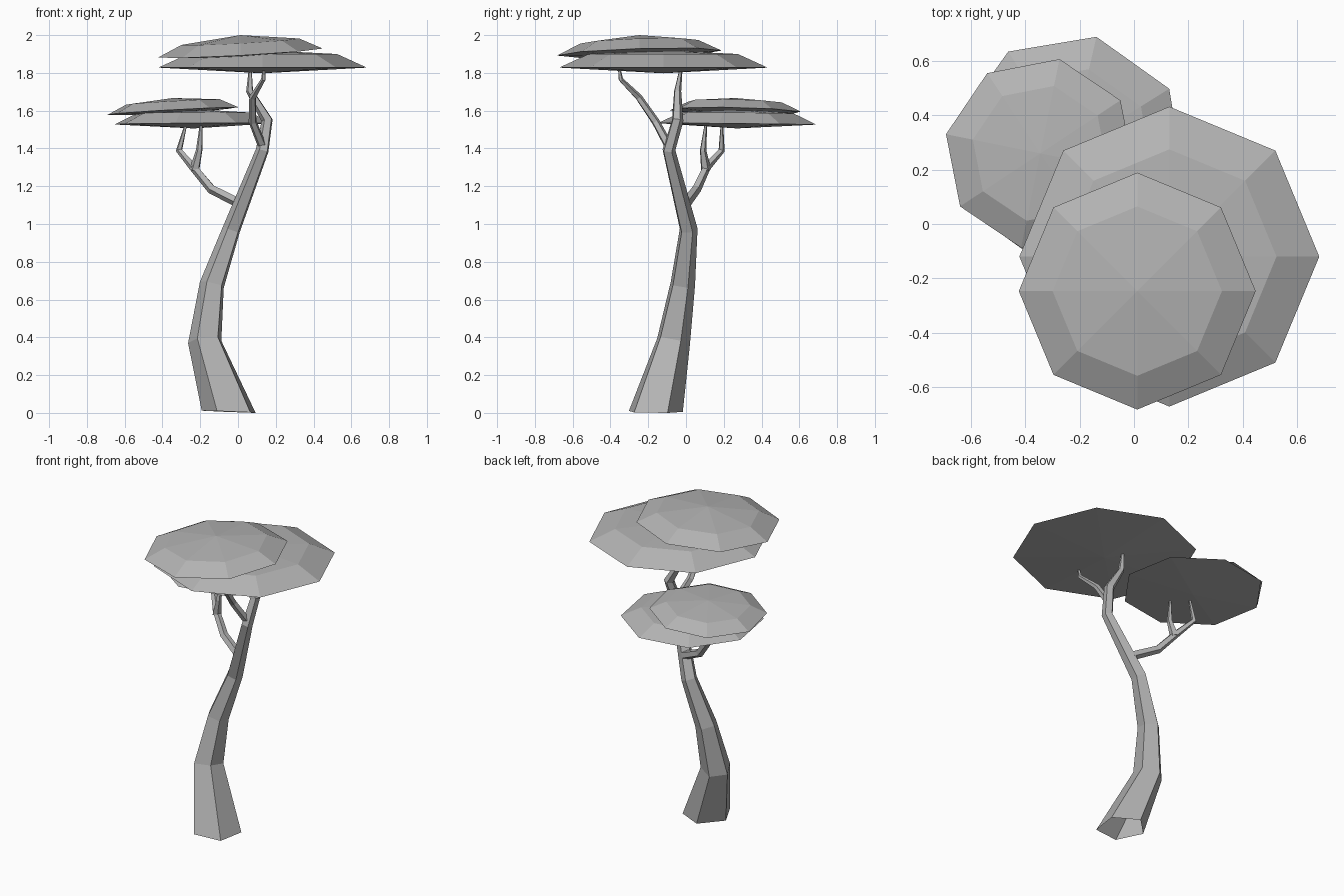
import bpy, math
from mathutils import Vector

if "Cube" in bpy.data.objects:
    bpy.data.objects.remove(bpy.data.objects["Cube"])

# One plain mid grey for everything
grey = bpy.data.materials.new("mid_grey")
grey.diffuse_color = (0.45, 0.45, 0.45, 1)
grey.use_nodes = True
grey.node_tree.nodes["Principled BSDF"].inputs["Base Color"].default_value = grey.diffuse_color


def make_object(name, verts, faces):
    mesh = bpy.data.meshes.new(name)
    mesh.from_pydata([tuple(v) for v in verts], [], faces)
    mesh.materials.append(grey)
    mesh.update()
    ob = bpy.data.objects.new(name, mesh)
    bpy.context.collection.objects.link(ob)
    return ob


def bridge(a, b, n):
    return [(a + i, a + (i + 1) % n, b + (i + 1) % n, b + i) for i in range(n)]


def tube(name, path, sides=5, phase=27, ground=False):
    """Tapered faceted limb through (x, y, z, radius) points; open where it meets the ground."""
    pts = [Vector(p[:3]) for p in path]
    verts, faces = [], []
    last = len(pts) - 1
    for k, p in enumerate(pts):
        t = Vector((0, 0, 0))
        if k > 0:
            t += (p - pts[k - 1]).normalized()
        if k < last:
            t += (pts[k + 1] - p).normalized()
        if k == 0 and ground:
            t = Vector((0.04, 0.01, 1))
        q = Vector((0, 0, 1)).rotation_difference(t.normalized())
        for i in range(sides):
            a = math.radians(phase) + math.tau * i / sides
            verts.append(p + q @ (Vector((math.cos(a), math.sin(a), 0)) * path[k][3]))
        if k:
            faces += bridge((k - 1) * sides, k * sides, sides)
    if not ground:
        faces.append(tuple(reversed(range(sides))))
    faces.append(tuple(range(last * sides, (last + 1) * sides)))
    return make_object(name, verts, faces)


def canopy(name, cx, cy, radius, rim_z, shoulder, apex, under, tilt=(0, 0), phase=0, n=8):
    """Flat eight-sided leaf pad: underside point, rim, shoulder ring, apex."""
    verts = [Vector((cx, cy, rim_z - under))]
    for r, h in ((radius, 0), (radius * 0.715, shoulder)):
        for i in range(n):
            a = math.radians(phase) + math.tau * i / n
            dx, dy = r * math.cos(a), r * math.sin(a)
            verts.append(Vector((cx + dx, cy + dy, rim_z + h + tilt[0] * dx + tilt[1] * dy)))
    verts.append(Vector((cx, cy, rim_z + apex)))
    top = len(verts) - 1
    faces = bridge(1, 1 + n, n)
    for i in range(n):
        j = (i + 1) % n
        faces.append((0, 1 + j, 1 + i))
        faces.append((top, 1 + n + i, 1 + n + j))
    return make_object(name, verts, faces)


# Trunk, bending over into the first upper twig
tube("trunk", [(-0.042, -0.167, 0.006, 0.152), (-0.172, -0.07, 0.382, 0.094),
               (-0.135, -0.02, 0.68, 0.069), (-0.033, 0.012, 0.97, 0.05),
               (0.13, -0.092, 1.39, 0.036), (0.155, -0.045, 1.55, 0.032),
               (0.062, -0.045, 1.705, 0.02), (0.065, -0.026, 1.825, 0.008)],
     ground=True)

# Upper front branch
tube("upper_branch", [(0.13, -0.09, 1.41, 0.024), (0.078, -0.16, 1.54, 0.022),
                      (0.078, -0.25, 1.67, 0.019), (0.135, -0.345, 1.765, 0.013),
                      (0.137, -0.355, 1.83, 0.006)])

# Lower side branch with its fork
tube("side_branch", [(0.01, 0.0, 1.11, 0.028), (-0.14, 0.055, 1.185, 0.026),
                     (-0.235, 0.108, 1.30, 0.023), (-0.312, 0.188, 1.39, 0.018),
                     (-0.275, 0.19, 1.53, 0.007)])
tube("side_twig", [(-0.23, 0.105, 1.285, 0.028), (-0.205, 0.09, 1.39, 0.018),
                   (-0.195, 0.105, 1.53, 0.007)])

# Leaf pads
canopy("upper_canopy_large", 0.13, -0.12, 0.552, 1.828, 0.072, 0.092, 0.03)
canopy("upper_canopy_small", 0.012, -0.247, 0.436, 1.905, 0.06, 0.095, 0.024, (0.055, 0.03))
canopy("lower_canopy_large", -0.235, 0.27, 0.43, 1.53, 0.058, 0.078, 0.024, (0.005, -0.01), 32)
canopy("lower_canopy_small", -0.345, 0.26, 0.354, 1.598, 0.048, 0.069, 0.02, (0.055, -0.02), 33.5)
